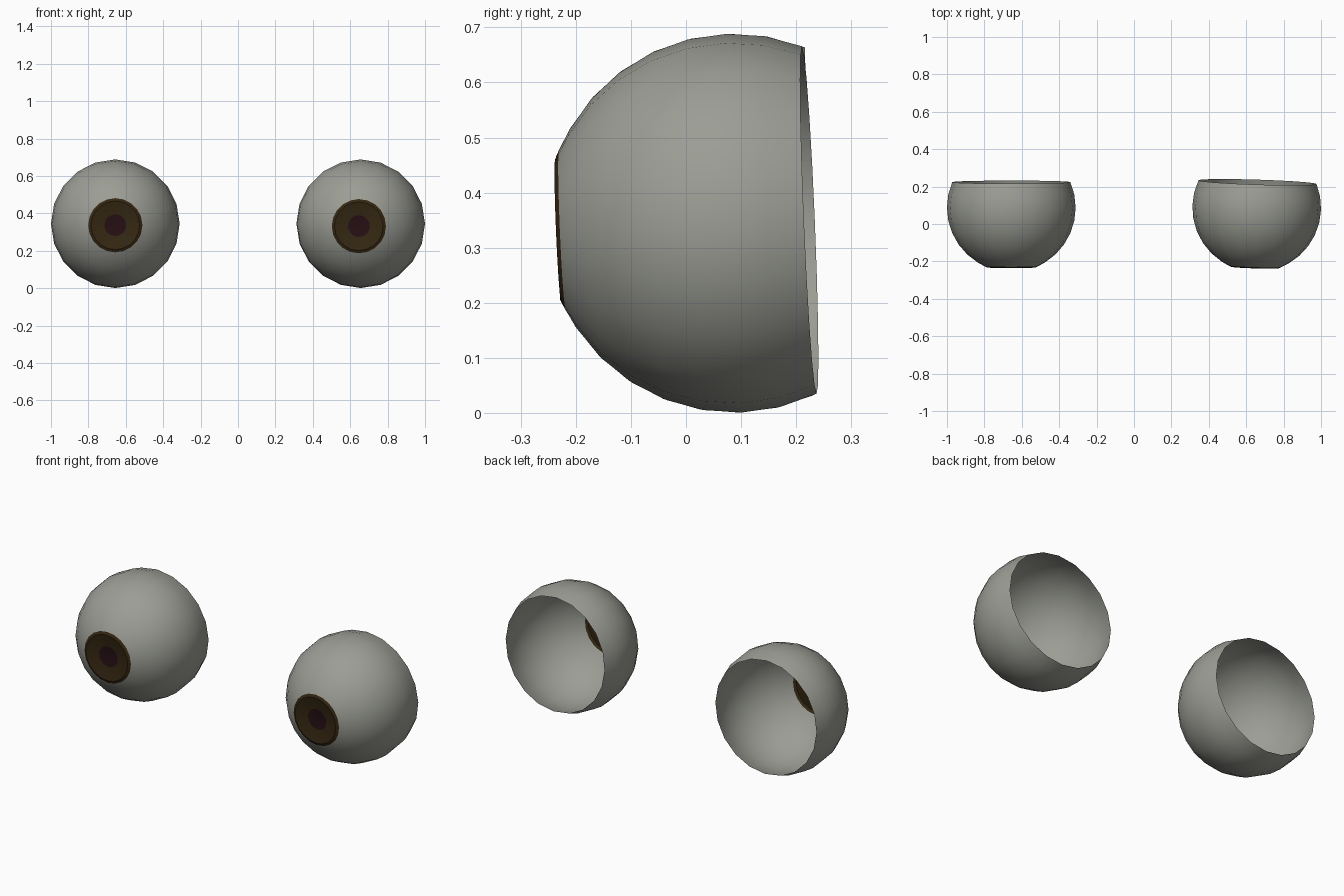
import bpy, bmesh, math
from mathutils import Matrix

if "Cube" in bpy.data.objects:
    bpy.data.objects.remove(bpy.data.objects["Cube"])

SEG = 20
R = 0.344


def material(name, rgb):
    m = bpy.data.materials.new(name)
    m.diffuse_color = (*rgb, 1)
    m.use_nodes = True
    m.node_tree.nodes["Principled BSDF"].inputs["Base Color"].default_value = m.diffuse_color
    return m


mats = [material("eye white", (0.33, 0.34, 0.30)),
        material("iris brown", (0.036, 0.021, 0.006)),
        material("pupil maroon", (0.020, 0.005, 0.007))]

# Profile from open back rim to front dish: (radius, distance forward)
profile = []
for i in range(8):
    a = math.radians(113.4 - i * 11.7)
    profile.append((R * math.sin(a), R * math.cos(a)))
profile += [(0.145, 0.3125), (0.130, 0.320), (0.058, 0.306)]
IRIS_START, PUPIL_START = 8, 10


def eyeball(name, x, tilt, yaw):
    bm = bmesh.new()
    rings = []
    for r, d in profile:
        rings.append([bm.verts.new((r * math.sin(2 * math.pi * k / SEG), -d,
                                    r * math.cos(2 * math.pi * k / SEG)))
                      for k in range(SEG)])
    tip = bm.verts.new((0, -0.303, 0))
    for i, ring in enumerate(rings):
        for k in range(SEG):
            n = (k + 1) % SEG
            if i + 1 < len(rings):
                nxt = rings[i + 1]
                f = bm.faces.new((ring[k], ring[n], nxt[n], nxt[k]))
            else:
                f = bm.faces.new((ring[k], ring[n], tip))
            f.material_index = 2 if i >= PUPIL_START else 1 if i >= IRIS_START else 0
    bmesh.ops.recalc_face_normals(bm, faces=bm.faces)
    # Make sure the shell faces outward
    bm.normal_update()
    if sum(f.normal.dot(f.calc_center_median()) for f in bm.faces) < 0:
        bmesh.ops.reverse_faces(bm, faces=bm.faces)
    # Aim the eye and place it
    bm.transform(Matrix.Translation((x, 0.0875, 0.3445))
                 @ Matrix.Rotation(math.radians(yaw), 4, 'Z')
                 @ Matrix.Rotation(math.radians(tilt), 4, 'X'))
    me = bpy.data.meshes.new(name)
    bm.to_mesh(me)
    bm.free()
    for m in mats:
        me.materials.append(m)
    ob = bpy.data.objects.new(name, me)
    bpy.context.collection.objects.link(ob)
    bpy.ops.object.select_all(action='DESELECT')
    ob.select_set(True)
    bpy.context.view_layer.objects.active = ob
    bpy.ops.object.shade_smooth_by_angle(angle=math.radians(30))


eyeball("left_eyeball", -0.656, 1.5, 0)
eyeball("right_eyeball", 0.656, 2.4, -1.8)
